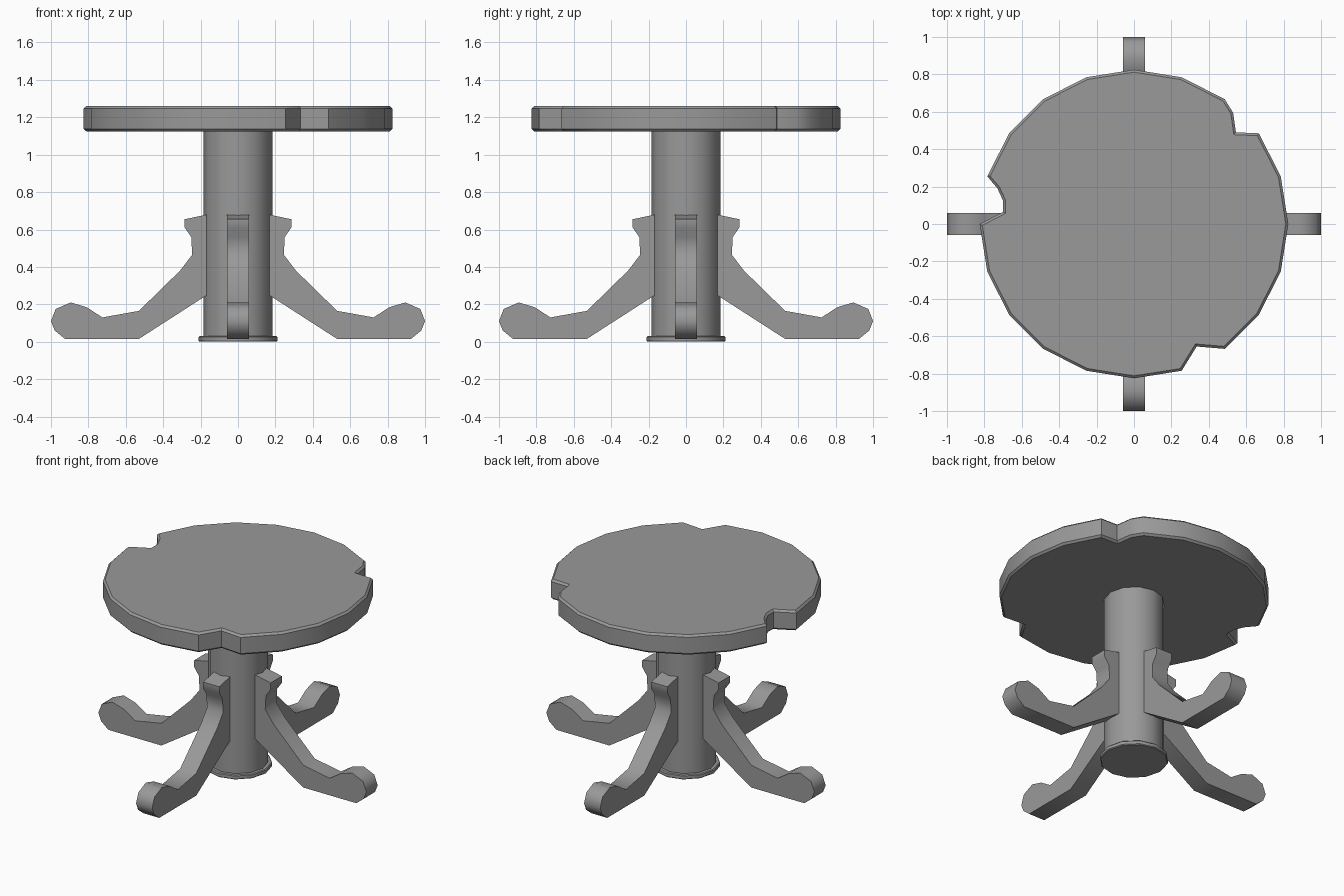
import bpy, bmesh, math
from math import radians, cos, sin

if "Cube" in bpy.data.objects:
    bpy.data.objects.remove(bpy.data.objects["Cube"], do_unlink=True)

grey = bpy.data.materials.new("plain grey")
grey.use_nodes = True
colour = (0.32, 0.32, 0.32, 1)
grey.diffuse_color = colour
grey.node_tree.nodes["Principled BSDF"].inputs["Base Color"].default_value = colour


def prism(name, outline, place, low, high, bevel=0, smooth=40):
    """Extrude a 2D outline from low to high; place maps (a, b, depth) to 3D."""
    bm = bmesh.new()
    base = bm.faces.new([bm.verts.new(place(a, b, low)) for a, b in outline])
    side = bmesh.ops.extrude_face_region(bm, geom=[base], use_keep_orig=True)["geom"]
    cap = next(g for g in side if isinstance(g, bmesh.types.BMFace))
    shift = [v for v in side if isinstance(v, bmesh.types.BMVert)]
    start, end = place(0, 0, low), place(0, 0, high)
    bmesh.ops.translate(bm, verts=shift, vec=[e - s for s, e in zip(start, end)])
    bmesh.ops.recalc_face_normals(bm, faces=bm.faces)
    if bevel:
        rim = list(base.edges) + list(cap.edges)
        bmesh.ops.bevel(bm, geom=rim, offset=bevel, segments=1, affect='EDGES')
    mesh = bpy.data.meshes.new(name)
    bm.to_mesh(mesh)
    bm.free()
    mesh.materials.append(grey)
    obj = bpy.data.objects.new(name, mesh)
    bpy.context.collection.objects.link(obj)
    bpy.ops.object.select_all(action='DESELECT')
    obj.select_set(True)
    bpy.context.view_layer.objects.active = obj
    bpy.ops.object.shade_smooth_by_angle(angle=radians(smooth))
    return obj


def ring(radius, sides):
    step = 2 * math.pi / sides
    return [(radius * cos(i * step), radius * sin(i * step)) for i in range(sides)]


def upright(a, b, d):
    return (a, b, d)


# Round top with three chips broken out of the rim, keyed by the corner before each
chips = {
    2: [(0.545, 0.49), (0.53, 0.595)],
    9: [(-0.73, 0.19), (-0.70, 0.125), (-0.70, 0.065)],
    16: [(0.335, -0.655)],
}
outline = []
for i, corner in enumerate(ring(0.825, 20)):
    outline += [corner] + chips.get(i, [])
prism("table_top", outline, upright, 1.125, 1.26, bevel=0.013)

# Central column and its foot plate
prism("column", ring(0.185, 12), upright, 0.02, 1.13)
prism("column_foot", ring(0.21, 12), upright, 0.0, 0.03, bevel=0.005)

# Four scrolled legs
profile = [(0.14, 0.685), (0.165, 0.68), (0.285, 0.655), (0.285, 0.61),
           (0.25, 0.56), (0.245, 0.465), (0.31, 0.38), (0.53, 0.165),
           (0.725, 0.13), (0.81, 0.185), (0.895, 0.21), (0.975, 0.175),
           (1.0, 0.11), (0.98, 0.06), (0.925, 0.015), (0.53, 0.015),
           (0.165, 0.25), (0.14, 0.266)]
for i, side in enumerate(("left", "back", "right", "front")):
    leg = prism(side + "_leg", profile, lambda a, b, d: (a, d, b), -0.06, 0.06, smooth=50)
    leg.rotation_euler.z = radians(90 * i)
